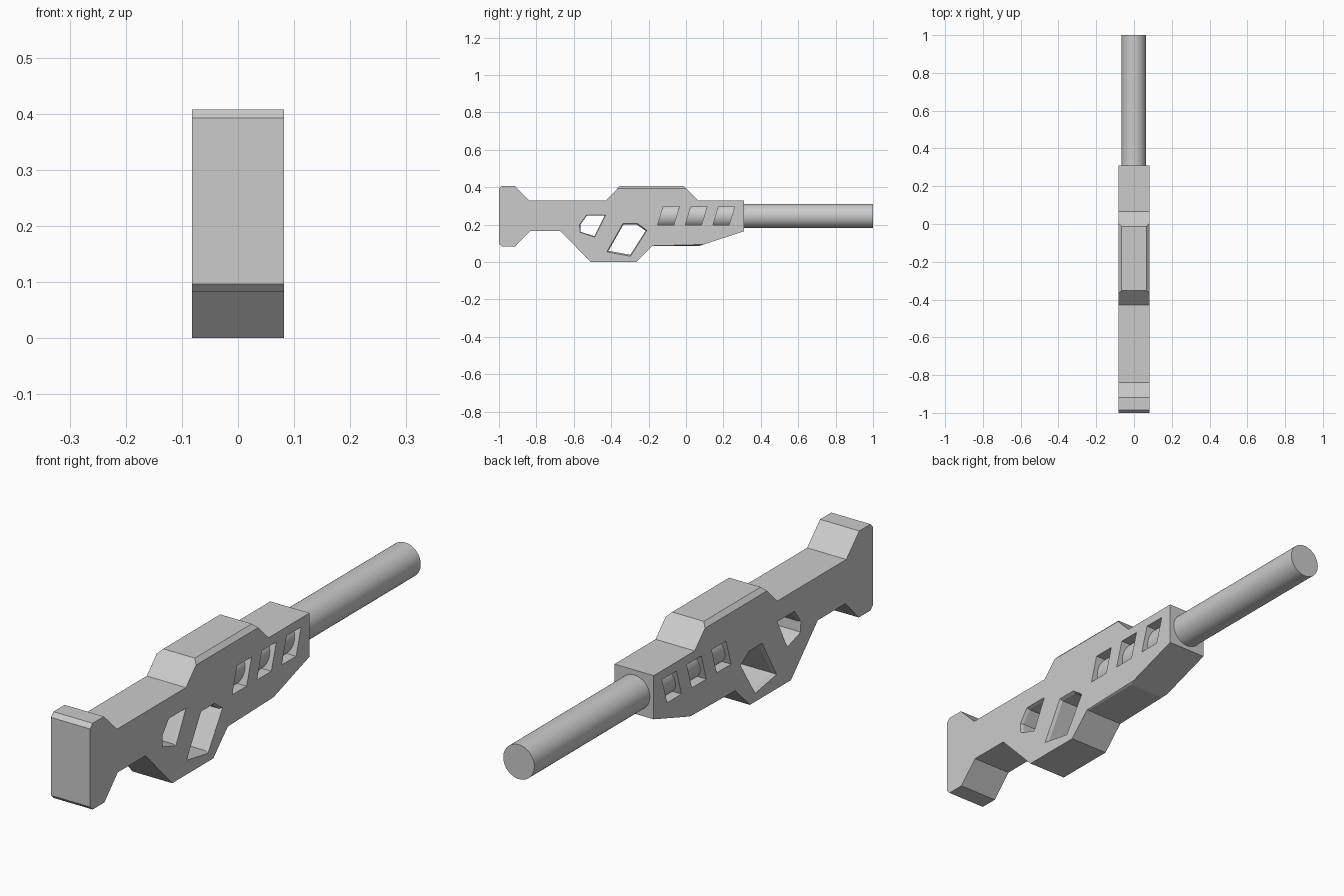
import bpy, bmesh, math

if "Cube" in bpy.data.objects:
    bpy.data.objects.remove(bpy.data.objects["Cube"])

W = 0.082  # half width of the body


def loft_object(name, sections):
    """Solid through a list of (x, [(y, z), ...]) sections."""
    bm = bmesh.new()
    rings = [[bm.verts.new((x, y, z)) for y, z in pts] for x, pts in sections]
    n = len(rings[0])
    for a, b in zip(rings, rings[1:]):
        for i in range(n):
            j = (i + 1) % n
            bm.faces.new((a[i], a[j], b[j], b[i]))
    bm.faces.new(rings[0][::-1])
    bm.faces.new(rings[-1])
    bmesh.ops.recalc_face_normals(bm, faces=bm.faces[:])
    mesh = bpy.data.meshes.new(name)
    bm.to_mesh(mesh)
    bm.free()
    obj = bpy.data.objects.new(name, mesh)
    bpy.context.collection.objects.link(obj)
    return obj


def chamfer_side_edges(obj, y0, y1, z, offset):
    """Chamfer the two lengthwise edges running from y0 to y1 at height z."""
    bm = bmesh.new()
    bm.from_mesh(obj.data)
    edges = [e for e in bm.edges
             if all(abs(v.co.z - z) < 1e-4 and y0 - 1e-4 < v.co.y < y1 + 1e-4 for v in e.verts)
             and abs(e.verts[0].co.x - e.verts[1].co.x) < 1e-4]
    bmesh.ops.bevel(bm, geom=edges, offset=offset, segments=1, affect='EDGES')
    bm.to_mesh(obj.data)
    bm.free()


def cut(obj, cutter):
    cutter.hide_render = True
    mod = obj.modifiers.new(cutter.name, 'BOOLEAN')
    mod.operation = 'DIFFERENCE'
    mod.solver = 'EXACT'
    mod.object = cutter
    bpy.context.view_layer.objects.active = obj
    bpy.ops.object.modifier_apply(modifier=mod.name)
    bpy.data.objects.remove(cutter)


def scaled(pts, s):
    cy = sum(p[0] for p in pts) / len(pts)
    cz = sum(p[1] for p in pts) / len(pts)
    return [(cy + (y - cy) * s, cz + (z - cz) * s) for y, z in pts]


# Body: side silhouette from shoulder pad to muzzle block
profile = [(-1, 0.097), (-0.985, 0.082), (-0.915, 0.082), (-0.835, 0.165), (-0.67, 0.165),
           (-0.51, 0), (-0.265, 0), (-0.178, 0.087), (0.075, 0.087), (0.31, 0.165),
           (0.31, 0.33), (0.065, 0.33), (-0.012, 0.408), (-0.352, 0.408), (-0.428, 0.33),
           (-0.84, 0.33), (-0.918, 0.408), (-0.985, 0.408), (-1, 0.392)]
body = loft_object("body", [(-W, profile), (W, profile)])
chamfer_side_edges(body, -0.352, -0.012, 0.408, 0.016)
chamfer_side_edges(body, -0.178, 0.075, 0.087, 0.007)

# Two through openings with chamfered rims
stock_hole = [(-0.565, 0.2), (-0.53, 0.248), (-0.435, 0.248), (-0.49, 0.138), (-0.563, 0.162)]
grip_hole = [(-0.335, 0.2), (-0.262, 0.2), (-0.216, 0.167), (-0.297, 0.039), (-0.415, 0.06)]
for name, pts in (("stock_hole", stock_hole), ("grip_hole", grip_hole)):
    wide = scaled(pts, 1.08)
    cut(body, loft_object(name, [(-W - 0.02, wide), (-W, wide), (-W + 0.012, pts),
                                 (W - 0.012, pts), (W, wide), (W + 0.02, wide)]))

# Three slanted vents showing the barrel inside
for i in range(3):
    d = 0.148 * i
    vent = [(-0.152 + d, 0.197), (-0.066 + d, 0.197), (-0.036 + d, 0.296), (-0.122 + d, 0.296)]
    cut(body, loft_object("vent", [(-W - 0.02, vent), (W + 0.02, vent)]))

# Barrel running through the front of the body
bpy.ops.mesh.primitive_cylinder_add(vertices=48, radius=0.065, depth=1.18,
                                    location=(-0.001, 0.41, 0.246),
                                    rotation=(math.pi / 2, 0, 0))
barrel = bpy.context.object
barrel.name = "barrel"
bpy.ops.object.shade_smooth_by_angle(angle=math.radians(30))
